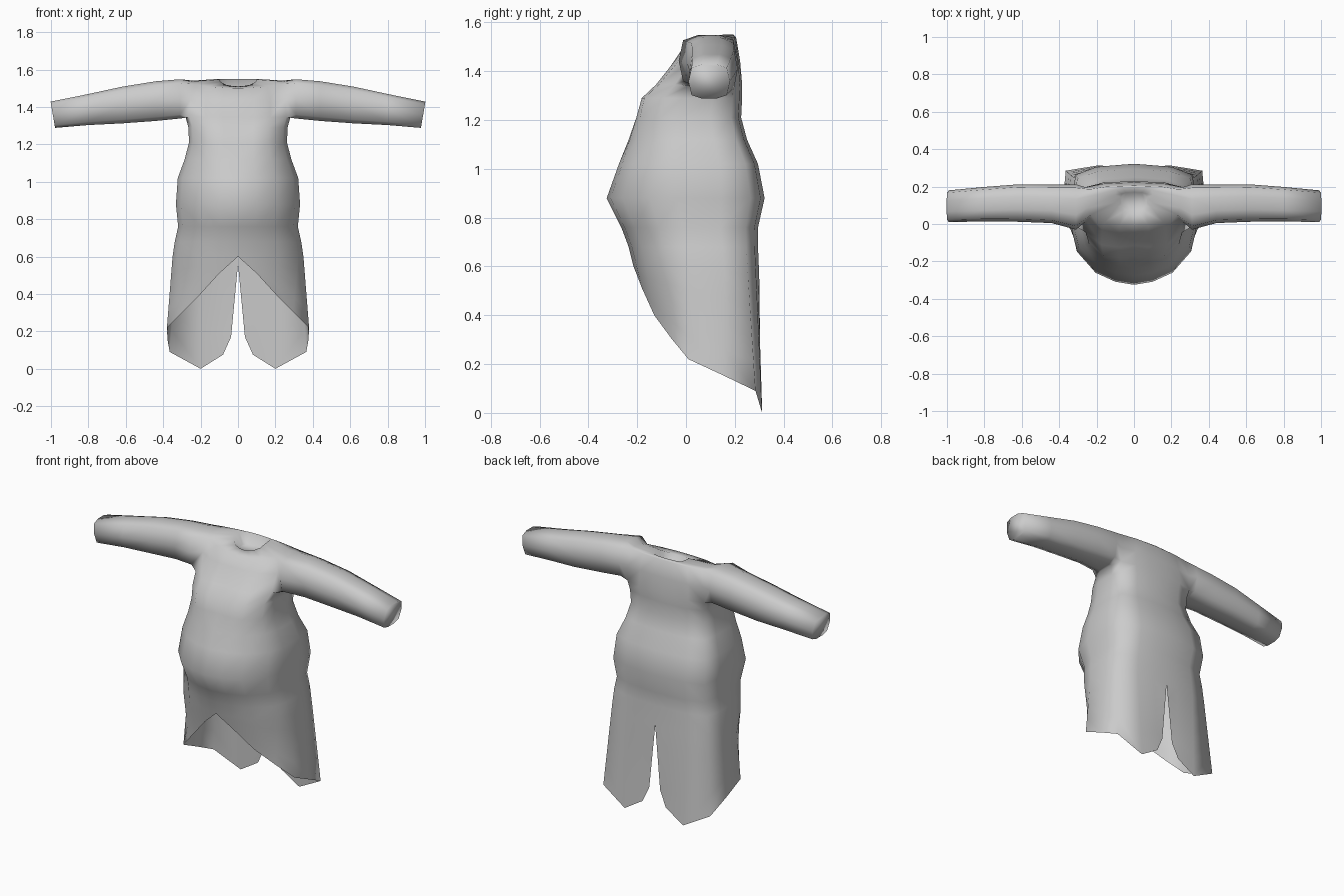
import bpy, bmesh

cube = bpy.data.objects.get("Cube")
if cube:
    bpy.data.objects.remove(cube)

cloth = bpy.data.materials.new("grey cloth")
cloth.use_nodes = True
GREY = (0.6, 0.6, 0.6, 1)
cloth.diffuse_color = GREY
cloth.node_tree.nodes["Principled BSDF"].inputs["Base Color"].default_value = GREY

# Half cross-section of the coat, front centre round to back centre
SECTION = [(0, -1), (.3, -.95), (.62, -.8), (.92, -.45), (1, -.1),
           (1, .45), (.94, .82), (.6, .95), (.25, .98), (0, 1)]
# Rings: height, half width, front y, back y, front drop, chest crease depth
RINGS = [(.60, .35, -.215, .30, 0, 0),
         (.68, .338, -.235, .295, 0, 0),
         (.76, .32, -.265, .295, 0, 0),
         (.88, .332, -.325, .322, 0, 0),
         (1.02, .322, -.275, .295, 0, 0),
         (1.12, .285, -.25, .25, 0, .015),
         (1.21, .262, -.235, .226, 0, .04),
         (1.29, .265, -.215, .23, 0, .045),
         (1.345, .28, -.15, .23, 0, .035),
         (1.44, .275, -.06, .222, 0, .01),
         (1.54, .25, -.01, .205, .04, 0),
         (1.55, .10, .05, .195, .04, 0),
         (1.49, .07, .07, .17, 0, 0)]
# Hem from the front opening round to the split between the tails
HEM = [(0, -.215, .60), (.1, -.18, .51), (.2, -.13, .40), (.295, -.06, .305),
       (.38, .01, .22), (.377, .15, .155), (.365, .285, .09),
       (.2, .312, 0), (.08, .31, .075), (.037, .305, .17)]
# Sleeve stations: x, bottom, top, front y, back y
SLEEVE = [(.31, 1.338, 1.548, -.03, .212), (.44, 1.325, 1.537, .005, .21),
          (.62, 1.312, 1.508, .012, .212), (.8, 1.303, 1.469, .014, .198),
          (.99, 1.288, 1.428, .01, .18)]
LOOP = [(-.85, -.8), (-.35, -1), (.35, -1), (.85, -.8), (1, 0),
        (.85, .8), (.35, 1), (-.35, 1), (-.85, .8), (-1, 0)]
ARM = 8          # first ring of the armhole
COLS = len(SECTION)

bm = bmesh.new()


def ring(z, w, front, back, drop, crease):
    mid, half = (front + back) / 2, (back - front) / 2
    row = []
    for i, (u, v) in enumerate(SECTION):
        dent = crease * max(0, 1 - i / 2)
        row.append(bm.verts.new((u * w, mid + v * half + dent, z + drop * min(0, v))))
    return row


def strip(a, b, skip=()):
    for i in range(len(a) - 1):
        if i not in skip:
            quad = list(dict.fromkeys((a[i], a[i + 1], b[i + 1], b[i])))
            bm.faces.new(quad)


# Torso, leaving the armhole open
rows = [ring(*r) for r in RINGS]
for v in rows[0]:
    v.co.z -= .04 * max(0, v.co.y / .3)
for r in range(len(rows) - 1):
    strip(rows[r], rows[r + 1], range(3, 6) if ARM <= r < ARM + 2 else ())
bm.faces.new(rows[-1])

# Skirt and tails hang from the lowest ring to the hem
STEPS = 4
upper = rows[0]
for s in range(1, STEPS + 1):
    t = s / STEPS
    lower = [upper[0]]
    for top, hem in list(zip(rows[0], HEM))[1:]:
        p = top.co.copy()
        for k in range(3):
            p[k] += (hem[k] - p[k]) * t
        lower.append(bm.verts.new(p))
    strip(upper, lower)
    upper = lower

# Sleeve extends from the armhole, closed at the cuff
low, middle, high = rows[ARM:ARM + 3]
loop = low[3:7] + [middle[6]] + high[3:7][::-1] + [middle[3]]
for x, bottom, top, front, back in SLEEVE:
    new = []
    for u, v in LOOP:
        cuff = .01 * v if x > .9 else 0
        new.append(bm.verts.new((x + cuff * 1.2, (front + back) / 2 + u * (back - front) / 2,
                                 (bottom + top) / 2 + v * (top - bottom) / 2)))
    strip(loop + loop[:1], new + new[:1])
    loop = new
bm.faces.new(loop)

bmesh.ops.recalc_face_normals(bm, faces=bm.faces)
if sum(f.normal.x * f.calc_area() for f in bm.faces) < 0:
    bmesh.ops.reverse_faces(bm, faces=bm.faces)
for f in bm.faces:
    f.smooth = True

mesh = bpy.data.meshes.new("tailcoat")
bm.to_mesh(mesh)
bm.free()
mesh.materials.append(cloth)
coat = bpy.data.objects.new("tailcoat", mesh)
bpy.context.collection.objects.link(coat)

# Mirror joins the halves along the centre, except at the split tails
mirror = coat.modifiers.new("mirror", 'MIRROR')
mirror.use_axis[0] = True
mirror.use_mirror_merge = True
mirror.merge_threshold = .001
